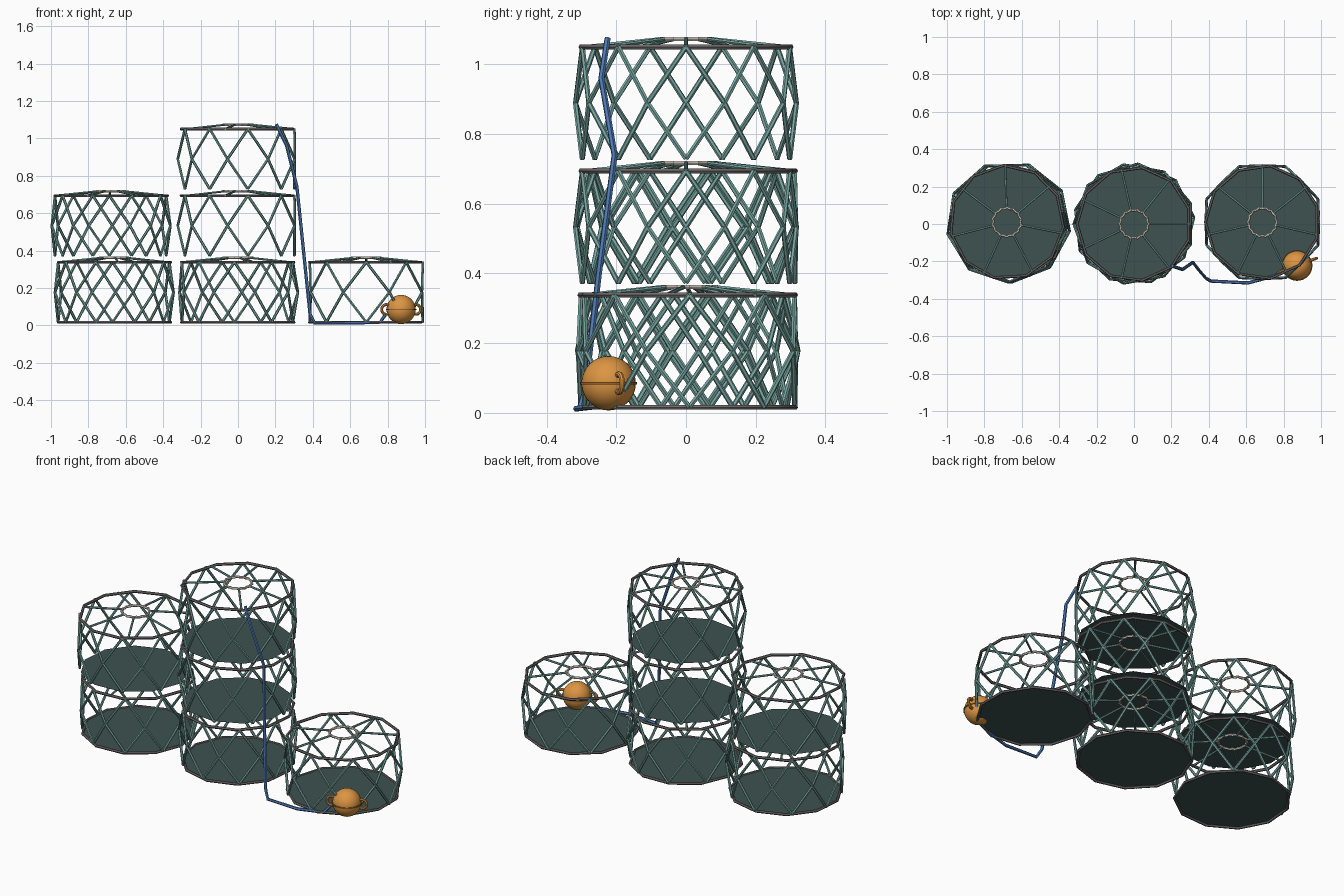
import bpy, math
from math import sin, cos, pi
from mathutils import Vector

cube = bpy.data.objects.get("Cube")
if cube:
    bpy.data.objects.remove(cube, do_unlink=True)


def material(name, rgb, rough=0.7):
    m = bpy.data.materials.new(name)
    m.use_nodes = True
    m.diffuse_color = (*rgb, 1)
    b = m.node_tree.nodes["Principled BSDF"]
    b.inputs["Base Color"].default_value = (*rgb, 1)
    b.inputs["Roughness"].default_value = rough
    return m


TEAL = material("teal netting", (0.18, 0.37, 0.345))
DARK = material("dark mesh floor", (0.048, 0.085, 0.083))
GREY = material("grey hoop", (0.16, 0.145, 0.145))
PALE = material("pale entrance hoop", (0.72, 0.67, 0.59))
ORANGE = material("orange float", (0.72, 0.30, 0.055))
BROWN = material("brown seam", (0.32, 0.13, 0.025))
BLUE = material("blue rope", (0.08, 0.20, 0.48))


def finish(ob, mat):
    ob.data.materials.clear()
    ob.data.materials.append(mat)
    bpy.ops.object.select_all(action='DESELECT')
    ob.select_set(True)
    bpy.context.view_layer.objects.active = ob
    bpy.ops.object.shade_smooth_by_angle()
    return ob


def tubes(name, paths, radius, mat, closed=False):
    """Sweep a round section along each path and return one mesh object."""
    cu = bpy.data.curves.new(name, 'CURVE')
    cu.dimensions = '3D'
    cu.bevel_depth = radius
    cu.bevel_resolution = 1
    cu.use_fill_caps = True
    for path in paths:
        s = cu.splines.new('POLY')
        s.points.add(len(path) - 1)
        for p, co in zip(s.points, path):
            p.co = (*co, 1)
        s.use_cyclic_u = closed
    ob = bpy.data.objects.new(name, cu)
    bpy.context.collection.objects.link(ob)
    bpy.ops.object.select_all(action='DESELECT')
    ob.select_set(True)
    bpy.context.view_layer.objects.active = ob
    bpy.ops.object.convert(target='MESH')
    return finish(bpy.context.view_layer.objects.active, mat)


def polar(c, r, a, z):
    return Vector((c[0] + r * cos(a), c[1] + r * sin(a), z))


def circle(c, r, z, n, turn):
    return [polar(c, r, turn + 2 * pi * k / n, z) for k in range(n)]


SIDES, SPOKES = 11, 7
HOOP_R, BULGE_R, HOLE_R = 0.302, 0.322, 0.075


def trap(name, c, z, bar_count, turn, spoke_turn, on_ground):
    low, high, peak = z + 0.017, z + 0.338, z + 0.361
    # Crossing wall bars that bulge at half height
    bars = []
    step = 2 * pi / bar_count
    for k in range(bar_count):
        a = turn + k * step
        for d in (-1, 1):
            bars.append([polar(c, HOOP_R, a, low),
                         polar(c, BULGE_R, a + d * step / 2, (low + high) / 2),
                         polar(c, HOOP_R, a + d * step, high)])
    tubes(name + "_wall_bars", bars, 0.0075, TEAL)
    # Roof spokes from the outer hoop to the entrance hoop
    spokes = zip(circle(c, HOOP_R, high, SPOKES, spoke_turn),
                 circle(c, HOLE_R, peak, SPOKES, spoke_turn))
    tubes(name + "_roof_spokes", spokes, 0.006, TEAL)
    # Hoops
    hoop_turn = turn + pi
    tubes(name + "_top_hoop", [circle(c, HOOP_R + 0.002, high, SIDES, hoop_turn)],
          0.008, GREY, True)
    if on_ground:
        tubes(name + "_base_hoop", [circle(c, HOOP_R + 0.002, z + 0.016, SIDES, hoop_turn)],
              0.008, GREY, True)
    wavy = [polar(c, HOLE_R + 0.003 * (-1) ** k, turn + 2 * pi * k / 28, peak)
            for k in range(28)]
    tubes(name + "_entrance_hoop", [wavy], 0.007, PALE, True)
    # Floor sheet
    bpy.ops.mesh.primitive_circle_add(vertices=SIDES, radius=HOOP_R - 0.002,
                                      fill_type='NGON', location=(c[0], c[1], low + 0.001),
                                      rotation=(0, 0, hoop_turn - pi / 2))
    floor = bpy.context.object
    floor.name = name + "_floor"
    finish(floor, DARK)


# Stacked traps
LEVEL = 0.356
trap("centre_bottom_trap", (0, 0), 0, 9, 0.46, 0.4, True)
trap("centre_middle_trap", (0, 0), LEVEL, 9, 0, 0, False)
trap("centre_upper_trap", (0, 0), 2 * LEVEL, 9, 0, 0, False)
trap("right_bottom_trap", (-0.663, 0.01), 0, 9, 0.2, 0.3, True)
trap("right_upper_trap", (-0.68, 0.01), LEVEL, 9, 0.2, 0.7, False)
trap("left_trap", (0.686, 0.01), 0, 8, 0, pi / 2, True)

# Float with a seam and two end loops
mid = Vector((0.872, -0.222, 0.085))
axis = Vector((cos(0.36), sin(0.36), 0))
bpy.ops.mesh.primitive_uv_sphere_add(segments=28, ring_count=16, radius=0.078, location=mid)
bpy.context.object.name = "float_ball"
finish(bpy.context.object, ORANGE)
bpy.ops.mesh.primitive_cylinder_add(vertices=32, radius=0.082, depth=0.007, location=mid)
bpy.context.object.name = "float_seam"
finish(bpy.context.object, BROWN)
for side, label in ((-1, "right"), (1, "left")):
    bpy.ops.mesh.primitive_torus_add(major_segments=18, minor_segments=8,
                                     major_radius=0.026, minor_radius=0.008,
                                     location=mid + axis * side * 0.085,
                                     rotation=(pi / 2, 0, 0.36))
    bpy.context.object.name = label + "_float_loop"
    finish(bpy.context.object, ORANGE)

# Rope hanging from the stack to the float
tubes("rope", [[(0.205, -0.225, 1.075), (0.26, -0.243, 0.96), (0.315, -0.205, 0.74),
                (0.35, -0.25, 0.40), (0.385, -0.29, 0.06), (0.41, -0.305, 0.012),
                (0.61, -0.315, 0.012), (0.76, -0.275, 0.016), (0.79, -0.25, 0.06)]],
      0.009, BLUE)
